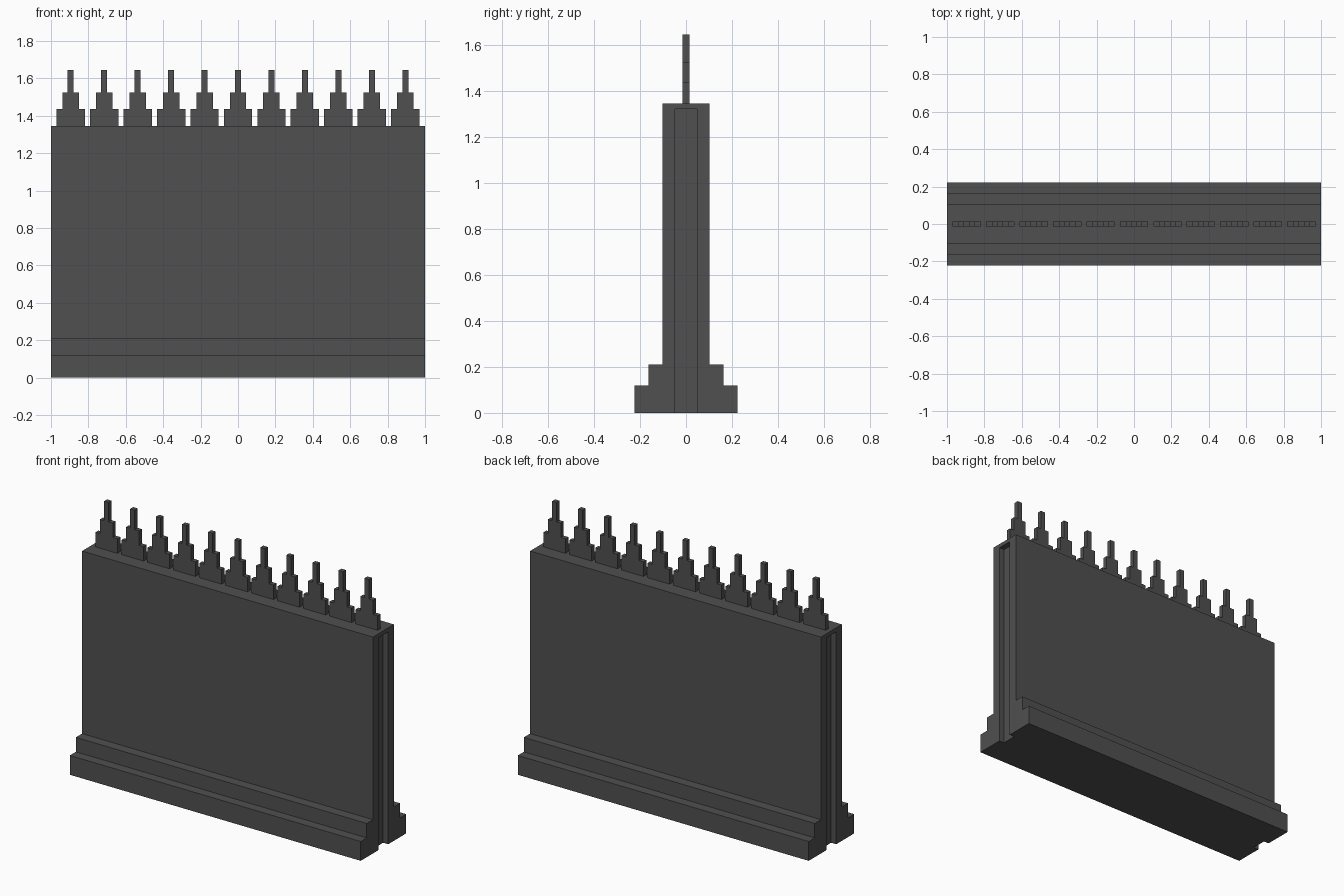
import bpy, bmesh

if "Cube" in bpy.data.objects:
    bpy.data.objects.remove(bpy.data.objects["Cube"])

mat = bpy.data.materials.new("dark grey")
mat.diffuse_color = (0.08, 0.08, 0.08, 1)
mat.use_nodes = True
mat.node_tree.nodes["Principled BSDF"].inputs["Base Color"].default_value = mat.diffuse_color


def make_object(name, bm):
    bmesh.ops.recalc_face_normals(bm, faces=bm.faces)
    me = bpy.data.meshes.new(name)
    bm.to_mesh(me)
    bm.free()
    ob = bpy.data.objects.new(name, me)
    bpy.context.collection.objects.link(ob)
    me.materials.append(mat)
    return ob


def mirrored_profile(half):
    """Close a half outline (width, height) across the vertical axis."""
    return half + [(-w, z) for w, z in reversed(half)]


def extrude(name, points, vec):
    bm = bmesh.new()
    face = bm.faces.new([bm.verts.new(p) for p in points])
    geom = bmesh.ops.extrude_face_region(bm, geom=[face])["geom"]
    bmesh.ops.translate(bm, vec=vec, verts=[g for g in geom if isinstance(g, bmesh.types.BMVert)])
    return make_object(name, bm)


# Wall panel with two-step footing
TOP = 1.345
wall_half = [(0.223, 0), (0.223, 0.12), (0.164, 0.12), (0.164, 0.21), (0.103, 0.21), (0.103, TOP)]
wall = extrude("wall_panel", [(-1, y, z) for y, z in mirrored_profile(wall_half)], (2, 0, 0))

# Grooves in both ends, open at the bottom and closed just below the top
DEPTH, GROOVE_TOP = 0.035, 1.32
for side in (-1, 1):
    x0, x1 = side * (1 - DEPTH), side * 1.1
    outline = [(x0, -0.047, -0.1), (x1, -0.047, -0.1), (x1, 0.047, -0.1), (x0, 0.047, -0.1)]
    cutter = extrude("groove_cutter", outline, (0, 0, GROOVE_TOP + 0.1))
    cutter.hide_render = True
    mod = wall.modifiers.new("groove", 'BOOLEAN')
    mod.operation = 'DIFFERENCE'
    mod.solver = 'EXACT'
    mod.object = cutter
    bpy.context.view_layer.objects.active = wall
    bpy.ops.object.modifier_apply(modifier=mod.name)
    bpy.data.objects.remove(cutter)

# Row of stepped finials along the top
T = 0.0145
finial_half = [(0.076, TOP), (0.076, 1.435), (0.044, 1.435), (0.044, 1.524), (0.0155, 1.524), (0.0155, 1.645)]
for i in range(11):
    cx = (i - 5) * 0.179
    pts = [(cx + w, -T, z) for w, z in mirrored_profile(finial_half)]
    extrude(f"finial_{i + 1}", pts, (0, 2 * T, 0))
